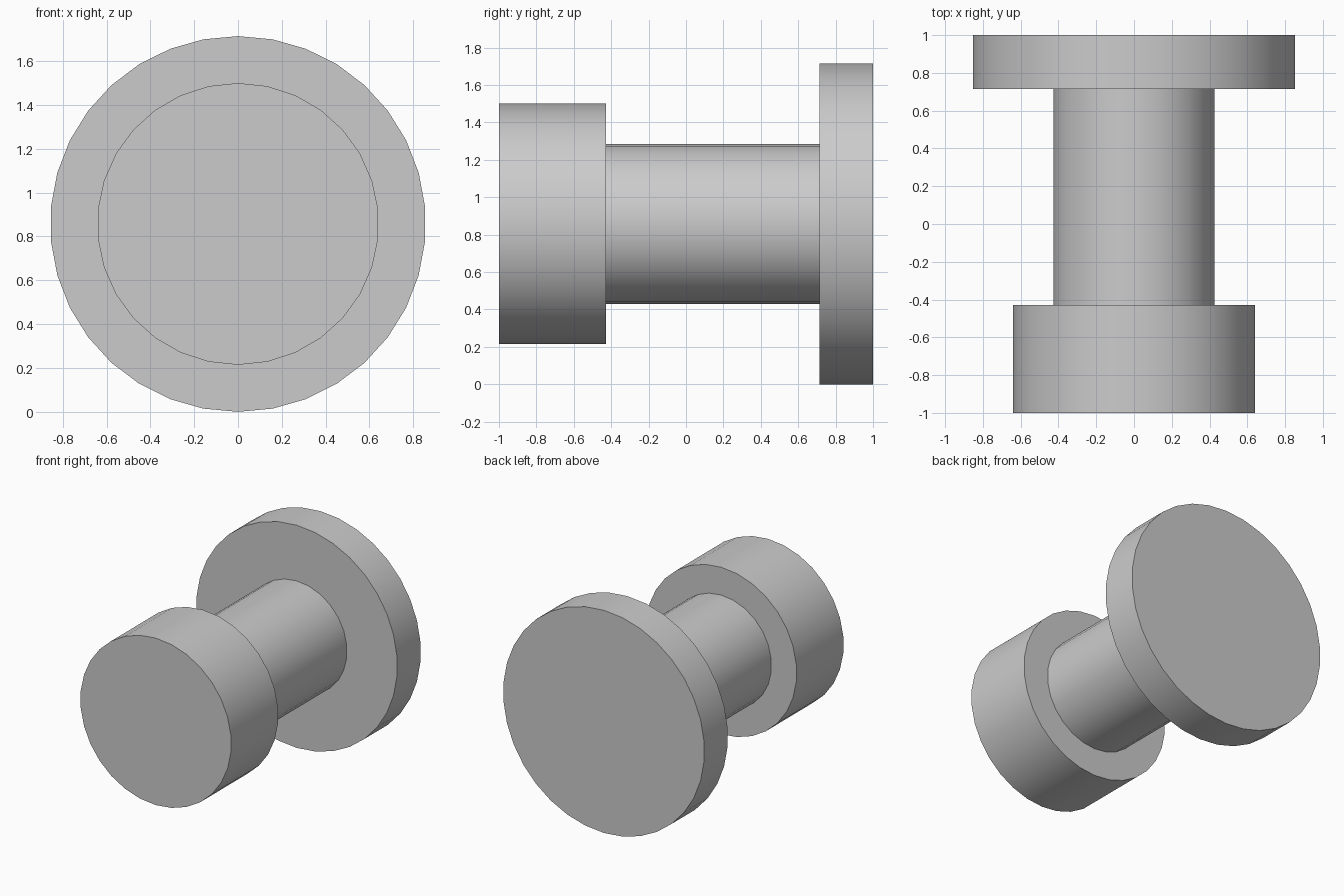
import bpy
import math

cube = bpy.data.objects.get("Cube")
if cube:
    bpy.data.objects.remove(cube, do_unlink=True)

# Single plain grey for every part
grey = bpy.data.materials.new("plain_grey")
grey.use_nodes = True
colour = (0.6, 0.6, 0.6, 1.0)
grey.diffuse_color = colour
grey.node_tree.nodes["Principled BSDF"].inputs["Base Color"].default_value = colour

UNIT = 2 / 7          # the whole length is seven units
AXIS_HEIGHT = 3 * UNIT


def disc(name, radius, start, length, sides):
    """Cylinder lying along y, with one corner pointing straight up."""
    bpy.ops.mesh.primitive_cylinder_add(
        vertices=sides, radius=radius * UNIT, depth=length * UNIT,
        location=(0, (start + length / 2) * UNIT - 1, AXIS_HEIGHT),
        rotation=(math.pi / 2, 0, 0))
    part = bpy.context.object
    part.name = name
    part.data.materials.append(grey)
    bpy.ops.object.shade_smooth_by_angle(angle=math.radians(30))
    return part


# Front knob, narrow shaft and wide back flange
disc("front_knob", 2.25, 0, 2, 30)
disc("shaft", 1.5, 2, 4, 26)
disc("back_flange", 3, 6, 1, 34)
